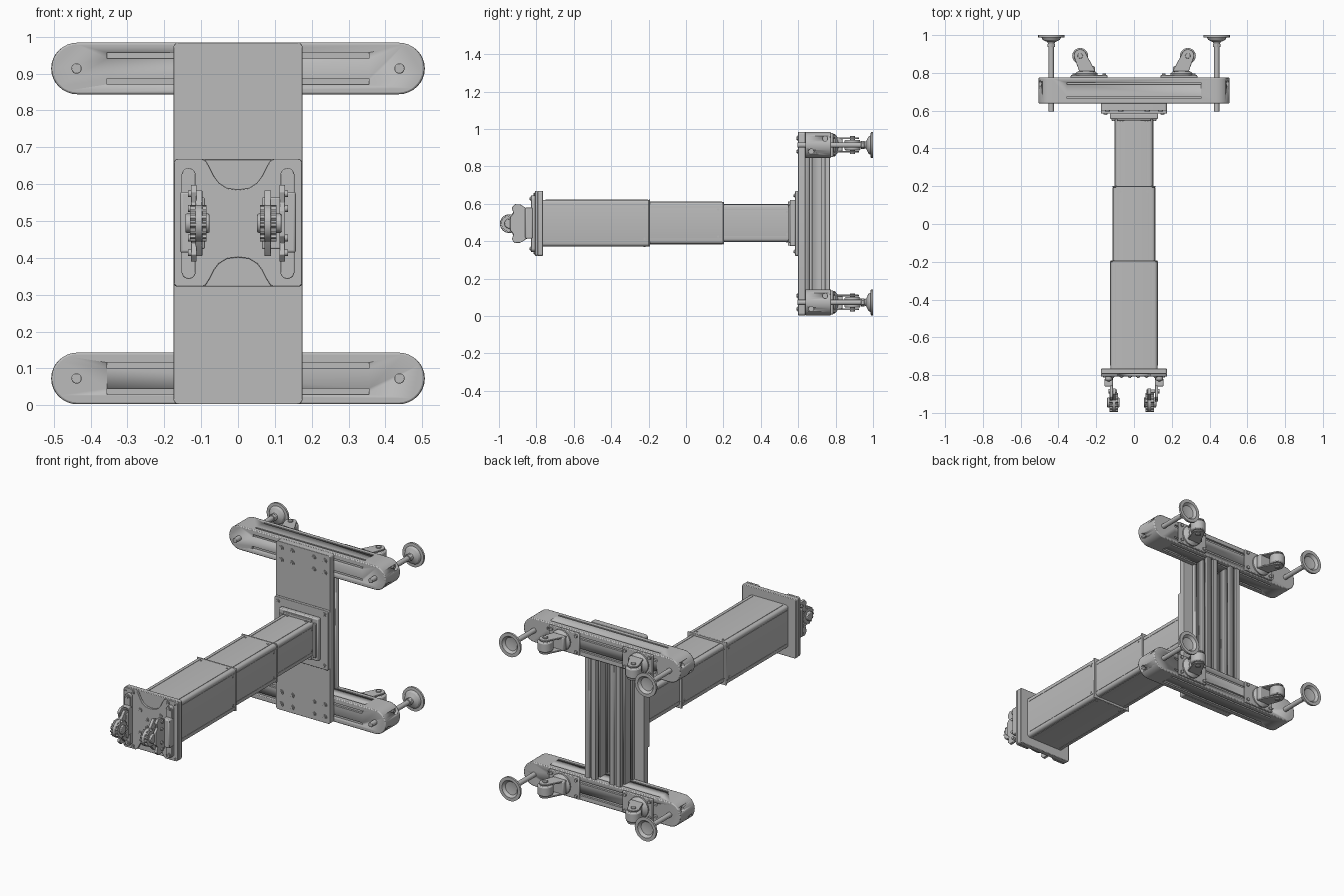
import bpy, bmesh, math
from mathutils import Matrix, Vector

if "Cube" in bpy.data.objects:
    bpy.data.objects.remove(bpy.data.objects["Cube"])

ZC = 0.494                      # height of the column axis
metal = bpy.data.materials.new("grey_metal")
metal.diffuse_color = (0.5, 0.5, 0.5, 1)
metal.use_nodes = True
metal.node_tree.nodes["Principled BSDF"].inputs["Base Color"].default_value = metal.diffuse_color
ROT = {'x': Matrix.Rotation(math.pi / 2, 4, 'Y'),
       'y': Matrix.Rotation(math.pi / 2, 4, 'X'),
       'z': Matrix.Identity(4)}


def finish(name, bm, bevel=0.0, segs=2):
    bmesh.ops.recalc_face_normals(bm, faces=bm.faces)
    me = bpy.data.meshes.new(name)
    bm.to_mesh(me)
    bm.free()
    me.materials.append(metal)
    ob = bpy.data.objects.new(name, me)
    bpy.context.collection.objects.link(ob)
    if bevel:
        m = ob.modifiers.new("bevel", 'BEVEL')
        m.width, m.segments, m.limit_method = bevel, segs, 'ANGLE'
        m.angle_limit = math.radians(40)
    bpy.context.view_layer.objects.active = ob
    bpy.ops.object.select_all(action='DESELECT')
    ob.select_set(True)
    bpy.ops.object.shade_smooth_by_angle(angle=math.radians(32))
    return ob


def add_box(bm, x, y, z):
    m = Matrix.Translation([(a + b) / 2 for a, b in (x, y, z)])
    s = Matrix.Diagonal([abs(b - a) for a, b in (x, y, z)] + [1])
    bmesh.ops.create_cube(bm, size=1, matrix=m @ s)


def add_cyl(bm, c, r, depth, axis='y', n=20):
    bmesh.ops.create_cone(bm, cap_ends=True, segments=n, radius1=r, radius2=r,
                          depth=depth, matrix=Matrix.Translation(c) @ ROT[axis])


def boxes(name, items, bevel=0.0, segs=2):
    bm = bmesh.new()
    for it in items:
        add_box(bm, *it)
    return finish(name, bm, bevel, segs)


def cyls(name, items, bevel=0.0):
    bm = bmesh.new()
    for it in items:
        add_cyl(bm, *it)
    return finish(name, bm, bevel)


def extrude(name, pts, axis, d0, d1, bevel=0.0):
    """Outline in the plane across the axis, pushed from d0 to d1."""
    bm = bmesh.new()
    to3 = {'y': lambda a, b: (a, d0, b), 'z': lambda a, b: (a, b, d0),
           'x': lambda a, b: (d0, a, b)}[axis]
    f = bm.faces.new([bm.verts.new(to3(*p)) for p in pts])
    r = bmesh.ops.extrude_face_region(bm, geom=[f])
    step = Vector([(d1 - d0) * (axis == k) for k in 'xyz'])
    bmesh.ops.translate(bm, vec=step, verts=[v for v in r['geom'] if isinstance(v, bmesh.types.BMVert)])
    return finish(name, bm, bevel)


def lathe_y(name, prof, x, z, n=32):
    bm = bmesh.new()
    vs = [bm.verts.new((x + r, y, z)) for r, y in prof]
    es = [bm.edges.new(p) for p in zip(vs, vs[1:])]
    bmesh.ops.spin(bm, geom=vs + es, cent=(x, 0, z), axis=(0, 1, 0),
                   angle=2 * math.pi, steps=n, use_merge=True)
    bmesh.ops.remove_doubles(bm, verts=bm.verts, dist=1e-5)
    return finish(name, bm)


def arc(cx, cy, r, a0, a1, n=12):
    return [(cx + r * math.cos(math.radians(a0 + (a1 - a0) * i / n)),
             cy + r * math.sin(math.radians(a0 + (a1 - a0) * i / n))) for i in range(n + 1)]


def cut(ob, cutter):
    cutter.hide_render = True
    cutter.hide_set(True)
    m = ob.modifiers.new("cut", 'BOOLEAN')
    m.operation, m.object, m.solver = 'DIFFERENCE', cutter, 'EXACT'


def bolts(name, pts, y, r):
    """Washer, head and raised centre, all facing the front."""
    cyls(name, [((x, y, z), r, 0.006, 'y', 20) for x, z in pts]
         + [((x, y - 0.004, z), r * 0.62, 0.006, 'y', 6) for x, z in pts])


# Base: two cross beams with rounded ends, grooves, casters and levelling feet
for lvl, zb in (("lower", 0.073), ("upper", 0.914)):
    R = 0.070
    beam = extrude(lvl + "_beam", arc(0.436, zb, R, -90, 90, 16) + arc(-0.436, zb, R, 90, 270, 16),
                   'y', 0.638, 0.775, 0.005)
    items, holes = [], []
    for s in (-1, 1):
        dz, dy = s * 0.035, 0.7065 + s * 0.037
        for y in (0.638, 0.775):
            items.append(((-0.355, 0.355), (y - 0.012, y + 0.012), (zb + dz - 0.008, zb + dz + 0.008)))
        for z in (zb - R, zb + R):
            items.append(((-0.355, 0.355), (dy - 0.005, dy + 0.005), (z - 0.01, z + 0.01)))
        for t in (-1, 1):
            holes += [((t * 0.51, dy, zb + dz), 0.014, 0.05, 'x', 20)]
    cut(beam, boxes(lvl + "_groove_cutter", items))
    cut(beam, cyls(lvl + "_hole_cutter", holes))
    cyls(lvl + "_beam_end_screws", [((h[0][0] / 0.51 * 0.484, h[0][1], h[0][2]), 0.009, 0.012, 'x', 12) for h in holes])

    for s, side in ((-1, "left"), (1, "right")):
        tag = lvl + "_" + side
        # Levelling foot with hollow cup
        x = s * 0.438
        cyls(tag + "_foot_rod", [((x, 0.785, zb), 0.014, 0.38, 'y', 20),
                                 ((x, 0.945, zb), 0.022, 0.018, 'y', 6)], 0.002)
        lathe_y(tag + "_foot", [(0, 0.95), (0.017, 0.953), (0.02, 0.963), (0.045, 0.975), (0.052, 0.987),
                                (0.069, 0.988), (0.069, 1.0), (0.05, 1.0), (0.038, 0.985), (0, 0.978)], x, zb)
        # Caster: plate, swivel, fork, wheel
        boxes(tag + "_caster_plate", [((s * 0.14, s * 0.335), (0.773, 0.788), (zb - 0.064, zb + 0.064))], 0.004)
        cyls(tag + "_caster_plate_bolts", [((s * a, 0.79, zb + b), 0.010, 0.012, 'y', 6)
                                           for a in (0.158, 0.317) for b in (-0.046, 0.046)])
        lathe_y(tag + "_caster_swivel", [(0, 0.786), (0.06, 0.786), (0.06, 0.796), (0.048, 0.806),
                                         (0.035, 0.815), (0, 0.815)], s * 0.252, zb)
        fork = [(0.205, 0.808), (0.29, 0.808)] + arc(0.285, 0.892, 0.033, -25, 165, 12)
        fork = [(s * a, b) for a, b in fork]
        for t in (-1, 1):
            extrude(tag + "_caster_fork_side", fork, 'z', zb + t * 0.032, zb + t * 0.041, 0.002)
        boxes(tag + "_caster_bridge", [((s * 0.207, s * 0.285), (0.806, 0.836), (zb - 0.04, zb + 0.04))], 0.006)
        cyls(tag + "_caster_wheel", [((s * 0.285, 0.89, zb), 0.042, 0.056, 'z', 32)], 0.006)
        cyls(tag + "_caster_axle", [((s * 0.285, 0.89, zb), 0.014, 0.096, 'z', 16)], 0.002)

# Upright posts between the beams, grooved on back and sides
for s, side in ((-1, "left"), (1, "right")):
    post = boxes(side + "_post", [((s * 0.045, s * 0.115), (0.63, 0.770), (0.135, 0.852))], 0.003)
    g = [((s * 0.072, s * 0.088), (0.756, 0.78), (0.1, 0.9))]
    for y in (0.667, 0.735):
        for x in (0.045, 0.115):
            g.append(((s * (x - 0.012), s * (x + 0.012)), (y - 0.008, y + 0.008), (0.1, 0.9)))
    cut(post, boxes(side + "_post_groove_cutter", g))

# Tall base plate and its bolts
def rounded(hx, z0, z1, r):
    return (arc(hx - r, z0 + r, r, -90, 0, 6) + arc(hx - r, z1 - r, r, 0, 90, 6)
            + arc(-hx + r, z1 - r, r, 90, 180, 6) + arc(-hx + r, z0 + r, r, 180, 270, 6))

extrude("base_plate", rounded(0.175, 0.003, 0.985, 0.014), 'y', 0.600, 0.638, 0.002)
bolts("base_plate_bolts", [(s * x, z) for s in (-1, 1) for x in (0.07, 0.14)
                           for z in (0.038, 0.108, 0.88, 0.95)], 0.599, 0.014)
extrude("column_mount_plate", rounded(0.174, 0.322, 0.668, 0.01), 'y', 0.584, 0.601, 0.002)
bolts("mount_plate_bolts", [(s * 0.15, ZC + t * 0.15) for s in (-1, 1) for t in (-1, 1)], 0.583, 0.011)
boxes("column_flange", [((-0.127, 0.127), (0.555, 0.585), (ZC - 0.12, ZC + 0.127))], 0.006)
for s in (-1, 1):
    boxes("flange_clamp", [((s * 0.1, s * 0.118), (0.545, 0.56), (ZC - 0.10, ZC + 0.10)),
                           ((-0.09, 0.09), (0.545, 0.56), (ZC + s * 0.1, ZC + s * 0.118))], 0.003)

# Telescoping column, three stages
zc = 0.497
stages = (("outer", 0.124, -0.77, -0.192), ("middle", 0.112, -0.22, 0.202), ("inner", 0.1, 0.17, 0.57))
for nm, h, y0, y1 in stages:
    bm = bmesh.new()
    add_box(bm, (-h, h), (y0, y1), (zc - h, zc + h))
    bmesh.ops.bevel(bm, geom=[e for e in bm.edges if abs(e.verts[0].co.y - e.verts[1].co.y) > 0.1],
                    offset=0.016, segments=4, profile=0.5, affect='EDGES')
    finish(nm + "_column_stage", bm)
    if nm != "inner":
        e = h + 0.002
        boxes(nm + "_stage_collar", [((-e, e), (y1 - 0.008, y1), (zc - e, zc + e))], 0.015, 4)
    # Thin side strips and guide screws
    w = h - 0.024
    strips = [((s * (h - 0.001), s * (h + 0.002)), (y0 + 0.02, y1 - 0.01), (zc + t * w, zc + t * (w - 0.006)))
              for s in (-1, 1) for t in (-1, 1)]
    strips += [((t * w, t * (w - 0.006)), (y0 + 0.02, y1 - 0.01), (zc + s * (h - 0.001), zc + s * (h + 0.002)))
               for s in (-1, 1) for t in (-1, 1)]
    boxes(nm + "_stage_strips", strips)
    k = h - 0.04
    cyls(nm + "_stage_screws", [((s * h, y1 - 0.03, zc + t * k), 0.006, 0.006, 'x', 12)
                                for s in (-1, 1) for t in (-1, 1)]
         + [((t * k, y1 - 0.03, zc + s * h), 0.006, 0.006, 'z', 12) for s in (-1, 1) for t in (-1, 1)])

# Head: square back plate and thin scooped front plate
extrude("head_back_plate", rounded(0.174, 0.322, 0.668, 0.01), 'y', -0.793, -0.765, 0.003)

def scoop(z, d, s):
    """Bell shaped notch running from -x to +x."""
    half = [(0.098, z), (0.088, z - d * 0.05), (0.078, z - d * 0.25), (0.066, z - d * 0.55),
            (0.052, z - d * 0.78), (0.03, z - d * 0.95), (0, z - d)]
    full = [(-a, b) for a, b in half] + half[-2::-1]
    return full if s > 0 else full[::-1]

front = (arc(0.162, 0.334, 0.012, -90, 0, 6) + arc(0.162, 0.656, 0.012, 0, 90, 6)
         + scoop(0.668, 0.083, -1) + arc(-0.162, 0.656, 0.012, 90, 180, 6)
         + arc(-0.162, 0.334, 0.012, 180, 270, 6) + scoop(0.322, -0.08, 1))
extrude("head_front_plate", front, 'y', -0.807, -0.793, 0.002)
pts = [(s * x, ZC + t * z) for s in (-1, 1) for t in (-1, 1)
       for x, z in ((0.113, 0.156), (0.066, 0.067), (0.022, 0.022))]
bolts("head_bolts", pts, -0.808, 0.011)
bolts("head_corner_pins", [(s * 0.16, ZC + t * 0.157) for s in (-1, 1) for t in (-1, 1)], -0.808, 0.005)

# Head brackets: rail, stepped arm and toothed pivot on each side
half = [(-0.815, 0.075), (-0.85, 0.08), (-0.885, 0.102), (-0.915, 0.104), (-0.932, 0.085),
        (-0.922, 0.055), (-0.94, 0.035)]
sector = [(y, ZC + z) for y, z in half] + [(y, ZC - z) for y, z in half[::-1]]
arm = [(-0.87, ZC + 0.082), (-0.90, ZC + 0.09), (-0.925, ZC + 0.06)]
arm = arm + arc(-0.945, ZC, 0.05, 75, 285, 20) + [(y, 2 * ZC - z) for y, z in arm[::-1]]
for s, side, xi in ((-1, "left", 0.085), (1, "right", 0.060)):
    rail = [(s * a, b) for a, b in arc(0.134, 0.625, 0.019, 0, 180, 10) + arc(0.134, 0.362, 0.019, 180, 360, 10)]
    extrude(side + "_head_rail", rail, 'y', -0.828, -0.806, 0.002)
    bolts(side + "_rail_bolts", [(s * 0.134, 0.627), (s * 0.134, 0.36)], -0.829, 0.012)
    extrude(side + "_bracket_sector", sector, 'x', s * 0.112, s * 0.128, 0.002)
    boxes(side + "_bracket_base", [((s * 0.112, s * 0.157), (-0.86, -0.82), (ZC - 0.08, ZC + 0.085))], 0.006)
    boxes(side + "_bracket_step", [((s * (xi + 0.005), s * 0.125), (-0.895, -0.875), (ZC - 0.07, ZC + 0.07))], 0.004)
    extrude(side + "_bracket_ear", arm, 'x', s * (xi + 0.012), s * (xi + 0.03), 0.002)
    gear = []
    for i in range(14):
        a = i * 360 / 14
        gear += arc(-0.945, ZC, 0.042, a - 10, a - 3, 1) + arc(-0.945, ZC, 0.049, a, a + 9, 1)
    extrude(side + "_pivot_gear", gear, 'x', s * xi, s * (xi + 0.045))
    cyls(side + "_pivot_hub", [((s * (xi + 0.025), -0.945, ZC), 0.026, 0.066, 'x', 24)], 0.004)
    cyls(side + "_sector_screws", [((s * 0.128, -0.895 + 0.012 * abs(t) / 2, ZC + t * 0.04), 0.009, 0.014, 'x', 12)
                                   for t in (-2, -1, 1, 2)])
